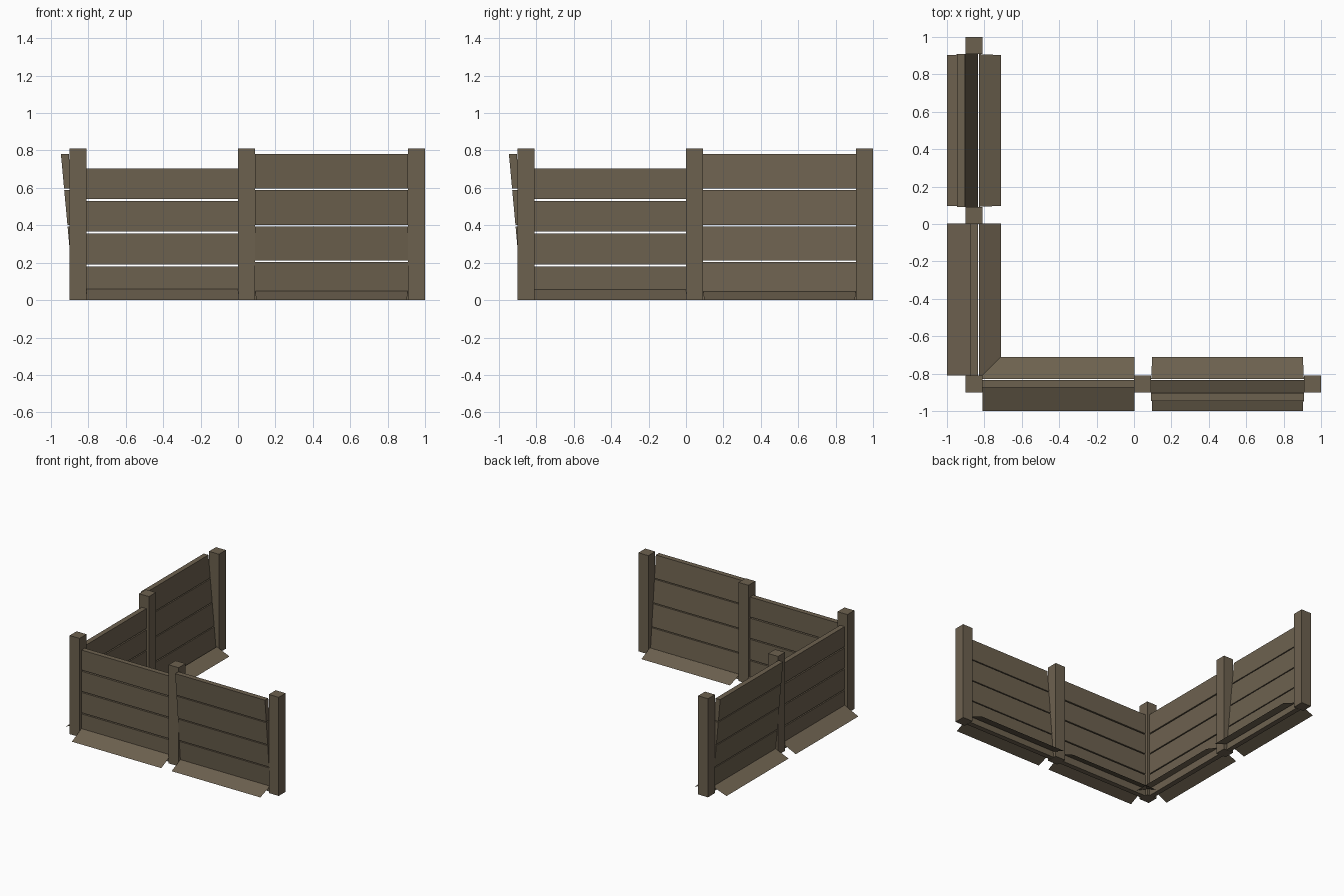
import bpy
import bmesh

if "Cube" in bpy.data.objects:
    bpy.data.objects.remove(bpy.data.objects["Cube"])

wood = bpy.data.materials.new("weathered wood")
wood.diffuse_color = (0.152, 0.120, 0.078, 1.0)
wood.use_nodes = True
wood.node_tree.nodes["Principled BSDF"].inputs["Base Color"].default_value = wood.diffuse_color

CENTRE = -0.855      # centre line of each fence run
POST_W = 0.09
POST_H = 0.81


def finish(name, bm):
    bmesh.ops.recalc_face_normals(bm, faces=bm.faces[:])
    me = bpy.data.meshes.new(name)
    bm.to_mesh(me)
    bm.free()
    me.materials.append(wood)
    ob = bpy.data.objects.new(name, me)
    bpy.context.collection.objects.link(ob)


def place(along, across, z, side):
    """Front run lies along x; the side run swaps x and y."""
    return (across, along, z) if side else (along, across, z)


def post(name, x, y):
    bm = bmesh.new()
    bmesh.ops.create_cube(bm, size=1)
    for v in bm.verts:
        v.co = (x + v.co.x * POST_W, y + v.co.y * POST_W, (v.co.z + 0.5) * POST_H)
    finish(name, bm)


def board(name, a0, a1, z0, z1, lean, side):
    """One plank, leaning outward by 'lean' per unit of height."""
    bm = bmesh.new()
    section = [(-0.875, z0), (-0.833, z0), (-0.833, z1), (-0.875, z1)]
    rings = [[bm.verts.new(place(a, c - lean * z, z, side)) for c, z in section]
             for a in (a0, a1)]
    bm.faces.new(rings[0])
    bm.faces.new(rings[1][::-1])
    for i in range(4):
        j = (i + 1) % 4
        bm.faces.new((rings[0][i], rings[0][j], rings[1][j], rings[1][i]))
    finish(name, bm)


def skirt(name, a0, a1, taper, low, high, h, side):
    """Thin sloping sheet at the foot of a panel."""
    bm = bmesh.new()
    pts = [(a0 + taper, low, 0), (a1 - taper, low, 0), (a1, high, h), (a0, high, h)]
    f = bm.faces.new([bm.verts.new(place(*p, side)) for p in pts])
    f.normal_update()
    if f.normal.z < 0:
        f.normal_flip()
    me = bpy.data.meshes.new(name)
    bm.to_mesh(me)
    bm.free()
    me.materials.append(wood)
    bpy.context.collection.objects.link(bpy.data.objects.new(name, me))


# Posts: shared corner, then a middle and end post on each run
post("corner_post", CENTRE, CENTRE)
for label, p in (("middle", 0.045), ("end", 0.955)):
    post("front_%s_post" % label, p, CENTRE)
    post("side_%s_post" % label, CENTRE, p)

# Panels: upright one by the corner, taller leaning one at the far end
panels = (
    ("upright", -0.81, 0.003, 0.0, 0.0, 0.060,
     ((0, 0.181), (0.19, 0.357), (0.366, 0.531), (0.541, 0.705))),
    ("leaning", 0.092, 0.908, 0.092, 0.005, 0.050,
     ((0, 0.203), (0.211, 0.393), (0.401, 0.588), (0.596, 0.78))),
)
for side, run in ((False, "front"), (True, "side")):
    for kind, a0, a1, lean, taper, h, rows in panels:
        for i, (z0, z1) in enumerate(rows):
            board("%s_%s_board_%d" % (run, kind, i + 1), a0, a1, z0, z1, lean, side)
        skirt("%s_%s_outer_skirt" % (run, kind), a0, a1, taper, -1.0, -0.874, h, side)
        skirt("%s_%s_inner_skirt" % (run, kind), a0, a1, taper, -0.71, -0.828, h * 0.93, side)
